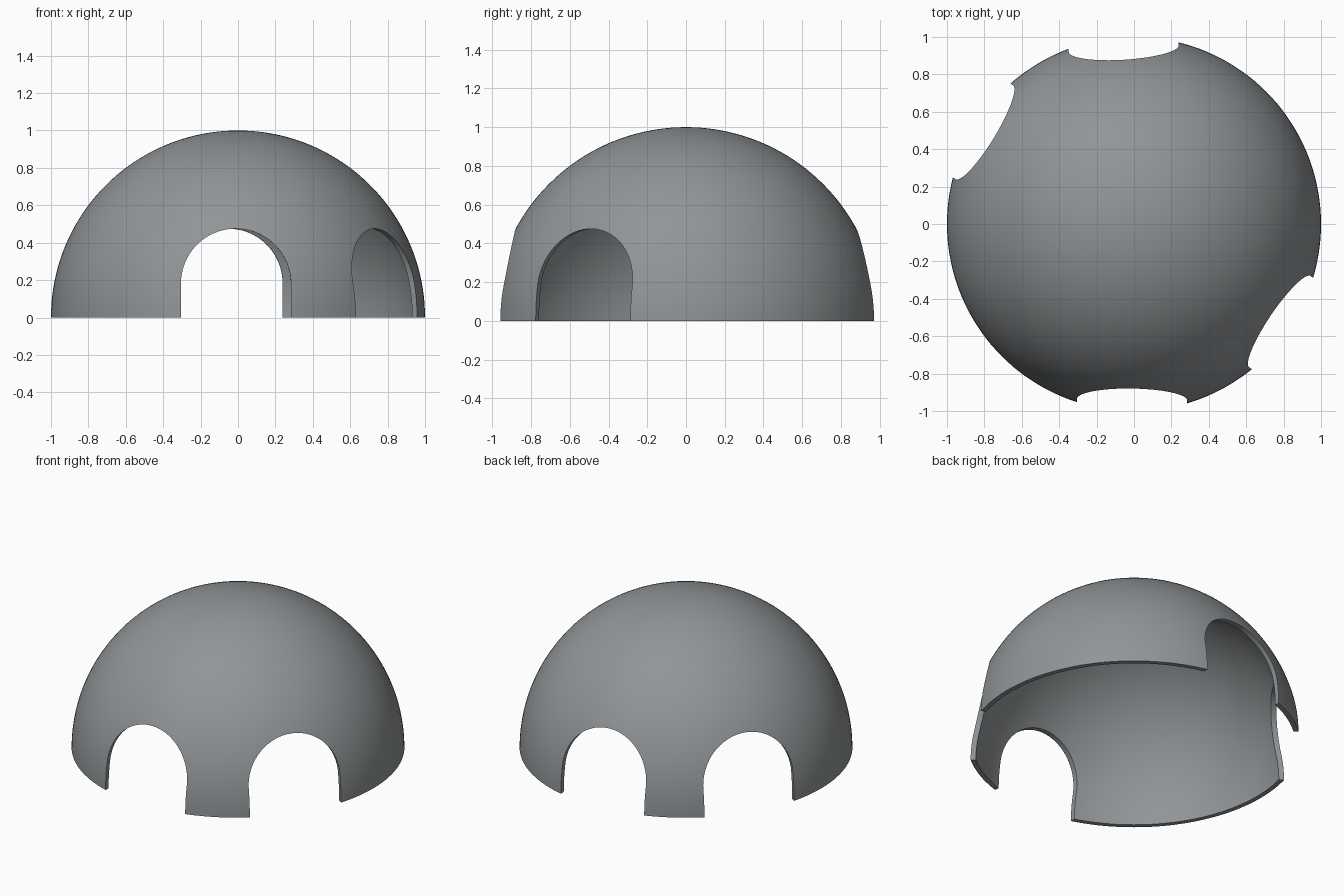
import bpy, bmesh, math
from mathutils import Matrix, Vector

if "Cube" in bpy.data.objects:
    bpy.data.objects.remove(bpy.data.objects["Cube"])

OUTER, WALL = 1.0, 0.03
HALF_WIDTH, DOOR_TOP = 0.294, 0.475


def finish(bm, name):
    bmesh.ops.recalc_face_normals(bm, faces=bm.faces)
    mesh = bpy.data.meshes.new(name)
    bm.to_mesh(mesh)
    bm.free()
    ob = bpy.data.objects.new(name, mesh)
    bpy.context.collection.objects.link(ob)
    return ob


def dome_shell(name, rings=40, steps=144):
    """Lathe a quarter-ring profile into a hollow half sphere."""
    bm = bmesh.new()
    angles = [math.pi / 2 * i / rings for i in range(rings + 1)]
    outer = [(OUTER * math.cos(a), 0, OUTER * math.sin(a)) for a in angles]
    inner = [((OUTER - WALL) * math.cos(a), 0, (OUTER - WALL) * math.sin(a)) for a in angles]
    verts = [bm.verts.new(p) for p in outer[::-1] + inner]
    edges = [bm.edges.new(pair) for pair in zip(verts, verts[1:])]
    bmesh.ops.spin(bm, geom=verts + edges, cent=(0, 0, 0), axis=(0, 0, 1),
                   angle=2 * math.pi, steps=steps, use_merge=True)
    bmesh.ops.remove_doubles(bm, verts=bm.verts, dist=1e-5)
    return finish(bm, name)


def arch_cutter(name, heading, offset, segments=48):
    """Arched tunnel through the dome along a heading, shifted sideways."""
    bm = bmesh.new()
    spring = DOOR_TOP - HALF_WIDTH
    profile = [(HALF_WIDTH, -0.2)]
    for i in range(segments + 1):
        a = math.pi * i / segments
        profile.append((HALF_WIDTH * math.cos(a), spring + HALF_WIDTH * math.sin(a)))
    profile.append((-HALF_WIDTH, -0.2))
    face = bm.faces.new([bm.verts.new((-1.5, s + offset, z)) for s, z in profile])
    ext = bmesh.ops.extrude_face_region(bm, geom=[face])
    moved = [g for g in ext["geom"] if isinstance(g, bmesh.types.BMVert)]
    bmesh.ops.translate(bm, verts=moved, vec=Vector((3, 0, 0)))
    bm.transform(Matrix.Rotation(math.radians(heading), 4, "Z"))
    ob = finish(bm, name)
    ob.hide_render = True
    return ob


dome = dome_shell("dome")

# Two straight tunnels make the four doorways
cutters = [arch_cutter("front_back_cutter", -88.64, -0.033),
           arch_cutter("side_cutter", -32.66, -0.019)]
bpy.context.view_layer.objects.active = dome
dome.select_set(True)
for cutter in cutters:
    mod = dome.modifiers.new(cutter.name, "BOOLEAN")
    mod.operation, mod.solver, mod.object = "DIFFERENCE", "EXACT", cutter
    bpy.ops.object.modifier_apply(modifier=mod.name)
    bpy.data.objects.remove(cutter)

# Smooth skin with crisp doorway and rim edges
bpy.ops.object.shade_smooth_by_angle(angle=math.radians(30))

grey = bpy.data.materials.new("slate grey")
grey.diffuse_color = (0.28, 0.30, 0.31, 1)
grey.use_nodes = True
grey.node_tree.nodes["Principled BSDF"].inputs["Base Color"].default_value = grey.diffuse_color
dome.data.materials.clear()
dome.data.materials.append(grey)
